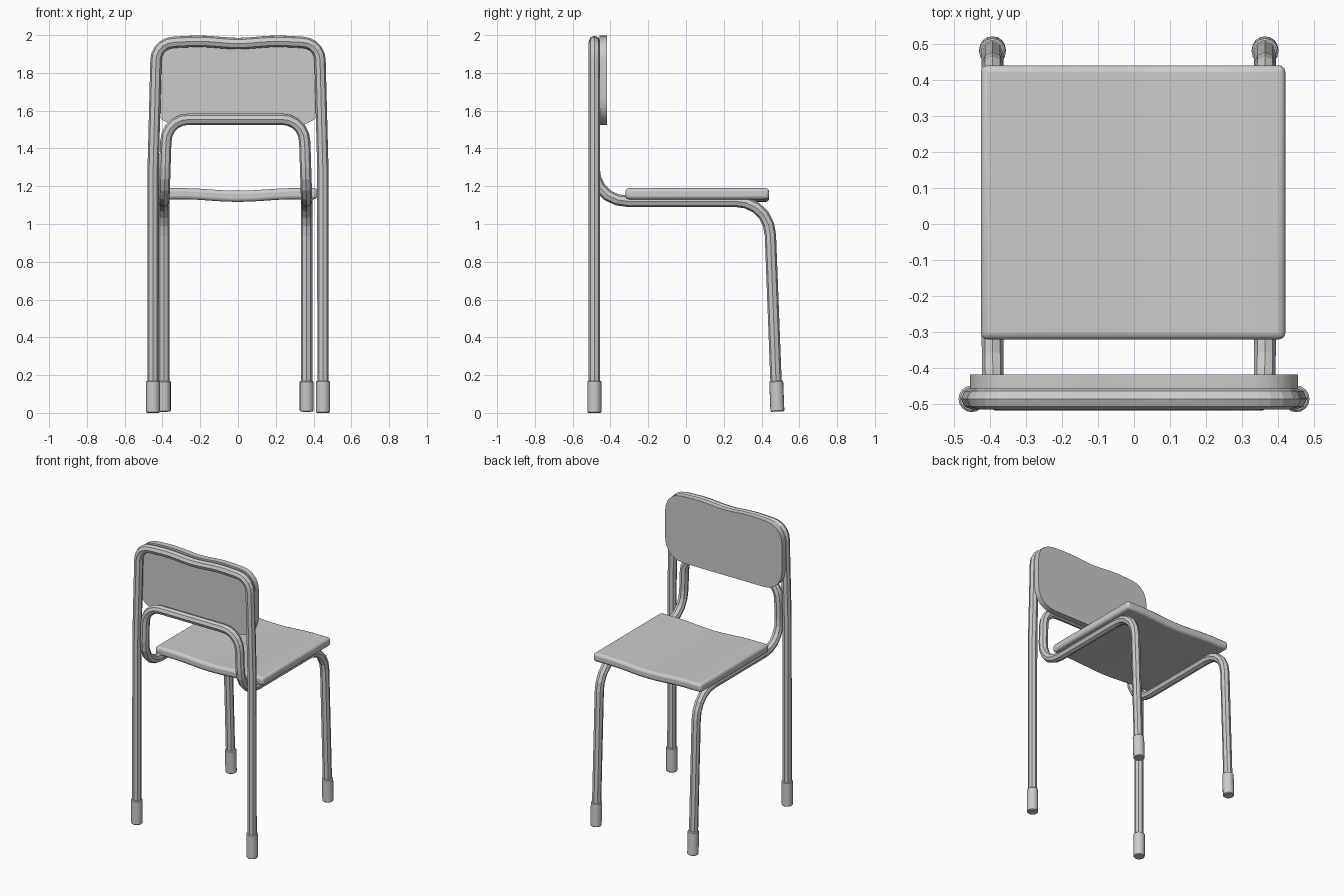
import bpy, bmesh, math
from mathutils import Vector

if "Cube" in bpy.data.objects:
    bpy.data.objects.remove(bpy.data.objects["Cube"])


def fillet(corners, steps=5):
    """Round each (point, trim) corner of a path; wraps round for closed outlines."""
    pts = [Vector(p) for p, _ in corners]
    n = len(pts)
    out = []
    for i, (p, (_, trim)) in enumerate(zip(pts, corners)):
        if not trim:
            out.append(p)
            continue
        a = p + (pts[i - 1] - p).normalized() * trim
        b = p + (pts[(i + 1) % n] - p).normalized() * trim
        w = 0.8
        for k in range(steps + 1):
            t = k / steps
            c0, c1, c2 = (1 - t) ** 2, 2 * t * (1 - t) * w, t * t
            out.append((a * c0 + p * c1 + b * c2) / (c0 + c1 + c2))
    return out


def mirrored(half):
    """Complete a right-half path with its mirror image."""
    left = [((-p[0], p[1], p[2]), r) for p, r in reversed(half) if p[0] > 0]
    return half + left


def tube(name, corners, offset_x=0.0, radius=0.03):
    curve = bpy.data.curves.new(name, 'CURVE')
    curve.dimensions = '3D'
    curve.bevel_depth = radius
    curve.bevel_resolution = 2
    curve.use_fill_caps = True
    pts = fillet(corners)
    s = curve.splines.new('POLY')
    s.points.add(len(pts) - 1)
    for sp, p in zip(s.points, pts):
        sp.co = (p.x + offset_x, p.y, p.z, 1)
    s.use_smooth = False
    ob = bpy.data.objects.new(name, curve)
    bpy.context.collection.objects.link(ob)
    return ob


def slab(name, outline, depth, bevel, segments):
    """Extrude a closed outline along y."""
    bm = bmesh.new()
    face = bm.faces.new([bm.verts.new(p) for p in outline])
    ext = bmesh.ops.extrude_face_region(bm, geom=[face])
    for v in ext['geom']:
        if isinstance(v, bmesh.types.BMVert):
            v.co.y += depth
    bmesh.ops.recalc_face_normals(bm, faces=bm.faces)
    me = bpy.data.meshes.new(name)
    bm.to_mesh(me)
    bm.free()
    ob = bpy.data.objects.new(name, me)
    bpy.context.collection.objects.link(ob)
    if bevel:
        m = ob.modifiers.new("soft_edges", 'BEVEL')
        m.width, m.segments = bevel, segments
        m.limit_method, m.angle_limit = 'ANGLE', math.radians(40)
    bpy.context.view_layer.objects.active = ob
    ob.select_set(True)
    bpy.ops.object.shade_smooth_by_angle(angle=math.radians(30))
    ob.select_set(False)
    return ob


def foot(name, bottom, top):
    a, b = Vector(bottom), Vector(top)
    d = b - a
    bpy.ops.mesh.primitive_cylinder_add(vertices=16, radius=0.037, depth=d.length,
                                        location=(a + b) / 2)
    ob = bpy.context.object
    ob.name = name
    ob.rotation_euler = d.to_track_quat('Z', 'Y').to_euler()
    m = ob.modifiers.new("soft_rim", 'BEVEL')
    m.width, m.segments = 0.005, 1
    m.limit_method = 'ANGLE'
    bpy.ops.object.shade_smooth_by_angle(angle=math.radians(35))
    ob.select_set(False)


BACK_Y = -0.485
SHIFT = -0.0145

# Outer frame: rear legs joined by the wavy top rail
tube("rear_leg_frame", mirrored([
    ((0.45, BACK_Y, 0.05), 0), ((0.449, BACK_Y, 1.3), 0),
    ((0.432, BACK_Y, 1.957), 0.09), ((0.2, BACK_Y, 1.969), 0.06),
    ((0, BACK_Y, 1.953), 0.06)]))

# Inner frame: front legs, seat rails and lower back loop
tube("front_leg_frame", mirrored([
    ((0.378, 0.481, 0.05), 0), ((0.378, 0.44, 1.12), 0.18),
    ((0.378, -0.487, 1.12), 0.18), ((0.364, -0.487, 1.555), 0.12)]), SHIFT)

# Rubber feet
for side, label in ((-1, "left"), (1, "right")):
    foot("rear_foot_" + label, (side * 0.45, BACK_Y, 0), (side * 0.45, BACK_Y, 0.17))
    x = side * 0.378 + SHIFT
    foot("front_foot_" + label, (x, 0.484, 0.007), (x, 0.4775, 0.17))

# Seat with a shallow central dip
xs = [-0.425 + 0.845 * i / 12 for i in range(13)]
dip = lambda x: 0.014 * (0.5 + 0.5 * math.cos(math.pi * min(abs(x) / 0.3, 1)))
seat_outline = [(x, -0.32, 1.19 - dip(x)) for x in xs]
seat_outline += [(x, -0.32, 1.131 - dip(x)) for x in reversed(xs)]
slab("seat", seat_outline, 0.76, 0.018, 3)

# Backrest panel with rounded corners and a wavy top edge
panel = fillet(mirrored([
    ((0, -0.458, 1.525), 0), ((0.455, -0.458, 1.525), 0.14),
    ((0.455, -0.458, 1.985), 0.12), ((0.2, -0.458, 2.0), 0.06),
    ((0, -0.458, 1.983), 0.06)]))
slab("backrest", panel, 0.04, 0, 1)
